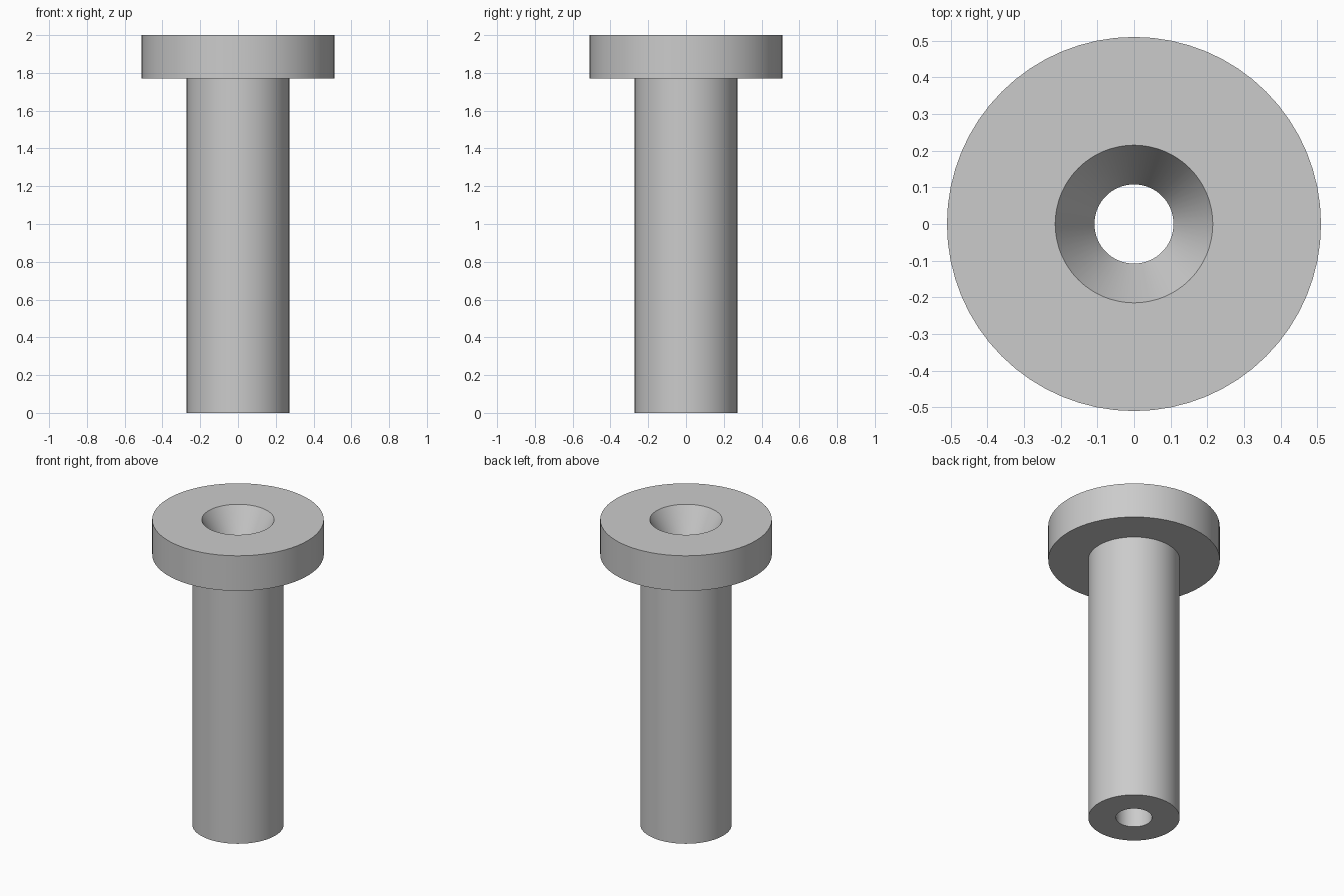
import bpy, bmesh, math

cube = bpy.data.objects.get("Cube")
if cube:
    bpy.data.objects.remove(cube, do_unlink=True)

SIDES = 64
HEAD_R, SHAFT_R, SINK_R, BORE_R = 0.51, 0.272, 0.215, 0.108
TOP, HEAD_Z, SINK_Z = 2.0, 1.77, 1.81

# Plain grey metal
metal = bpy.data.materials.new("grey metal")
metal.use_nodes = True
grey = (0.6, 0.6, 0.6, 1)
metal.diffuse_color = grey
metal.node_tree.nodes["Principled BSDF"].inputs["Base Color"].default_value = grey


def lathe(name, profile):
    """Turn a closed (radius, height) profile around the z axis."""
    bm = bmesh.new()
    verts = [bm.verts.new((r, 0, z)) for r, z in profile]
    edges = [bm.edges.new((a, b)) for a, b in zip(verts, verts[1:] + verts[:1])]
    bmesh.ops.spin(bm, geom=verts + edges, axis=(0, 0, 1), cent=(0, 0, 0),
                   angle=math.tau, steps=SIDES, use_merge=True)
    bmesh.ops.remove_doubles(bm, verts=bm.verts, dist=1e-5)
    bmesh.ops.recalc_face_normals(bm, faces=bm.faces)
    mesh = bpy.data.meshes.new(name)
    bm.to_mesh(mesh)
    bm.free()
    mesh.materials.append(metal)
    obj = bpy.data.objects.new(name, mesh)
    bpy.context.collection.objects.link(obj)
    bpy.ops.object.select_all(action='DESELECT')
    obj.select_set(True)
    bpy.context.view_layer.objects.active = obj
    bpy.ops.object.shade_smooth_by_angle(angle=math.radians(20))
    return obj


# Flanged sleeve: bore, shaft, wide head and countersunk mouth
lathe("flanged_sleeve", [
    (BORE_R, 0), (SHAFT_R, 0), (SHAFT_R, HEAD_Z), (HEAD_R, HEAD_Z),
    (HEAD_R, TOP), (SINK_R, TOP), (BORE_R, SINK_Z),
])
